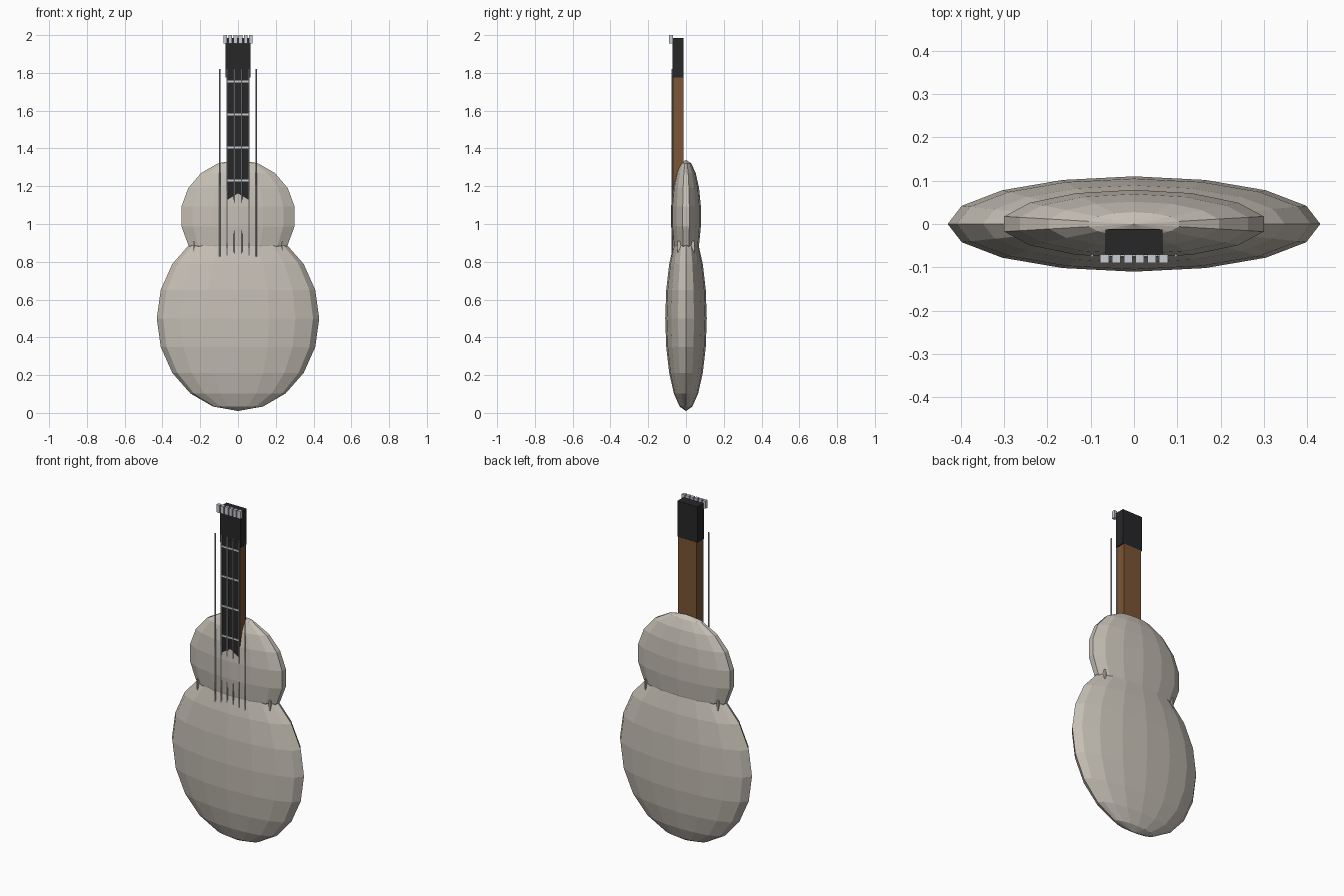
import bpy
from math import pi

cube = bpy.data.objects.get("Cube")
if cube:
    bpy.data.objects.remove(cube, do_unlink=True)


def material(name, rgb):
    m = bpy.data.materials.new(name)
    m.use_nodes = True
    m.diffuse_color = (*rgb, 1)
    m.node_tree.nodes["Principled BSDF"].inputs["Base Color"].default_value = (*rgb, 1)
    return m


stone = material("warm grey", (0.56, 0.52, 0.46))
brown = material("brown wood", (0.2, 0.09, 0.035))
black = material("black", (0.02, 0.02, 0.022))
silver = material("silver", (0.58, 0.61, 0.66))
steel = material("steel grey", (0.42, 0.43, 0.45))


def finish(name, mat):
    ob = bpy.context.object
    ob.name = name
    ob.data.materials.append(mat)
    return ob


def box(name, mat, x, y, z):
    """Box from (min, max) ranges along each axis."""
    ranges = (x, y, z)
    bpy.ops.mesh.primitive_cube_add(size=1, location=[(a + b) / 2 for a, b in ranges])
    bpy.context.object.scale = [b - a for a, b in ranges]
    return finish(name, mat)


def ellipsoid(name, mat, segments, rings, z, radii, turn=0):
    """Faceted ellipsoid; the turn is applied before stretching."""
    bpy.ops.mesh.primitive_uv_sphere_add(segments=segments, ring_count=rings,
                                         radius=1, rotation=(0, 0, turn))
    bpy.ops.object.transform_apply(location=False, rotation=True, scale=False)
    bpy.context.object.location.z = z
    bpy.context.object.scale = radii
    return finish(name, mat)


# Body: two flattened bouts
ellipsoid("lower_bout", stone, 16, 10, 0.5, (0.43, 0.11, 0.49), pi / 2)
ellipsoid("upper_bout", stone, 14, 9, 1.04, (0.312, 0.08, 0.3))

# Small tabs at the waist
for side, x in (("left", 0.235), ("right", -0.235)):
    box(side + "_waist_tab", stone, (x - 0.004, x + 0.004), (-0.045, 0.045), (0.85, 0.91))

# Neck, fretboard and headstock
box("neck", brown, (-0.06, 0.06), (-0.066, -0.012), (1.1, 1.775))
box("fretboard", black, (-0.055, 0.055), (-0.072, -0.064), (1.1, 1.8))
box("headstock", black, (-0.066, 0.066), (-0.071, -0.013), (1.775, 1.985))

# Frets
for i in range(4):
    z = 1.23 + 0.175 * i
    box(f"fret_{i + 1}", silver, (-0.055, 0.055), (-0.075, -0.07), (z - 0.005, z + 0.005))

# Strings and tuning pegs
for i in range(6):
    k = i - 2.5
    bpy.ops.mesh.primitive_cylinder_add(vertices=8, radius=0.0035, depth=1.0,
                                        location=(0.0386 * k, -0.073, 1.32))
    finish(f"string_{i + 1}", steel)
    x = 0.0272 * k
    box(f"tuning_peg_{i + 1}", silver, (x - 0.01, x + 0.01), (-0.09, -0.07), (1.955, 2.0))
